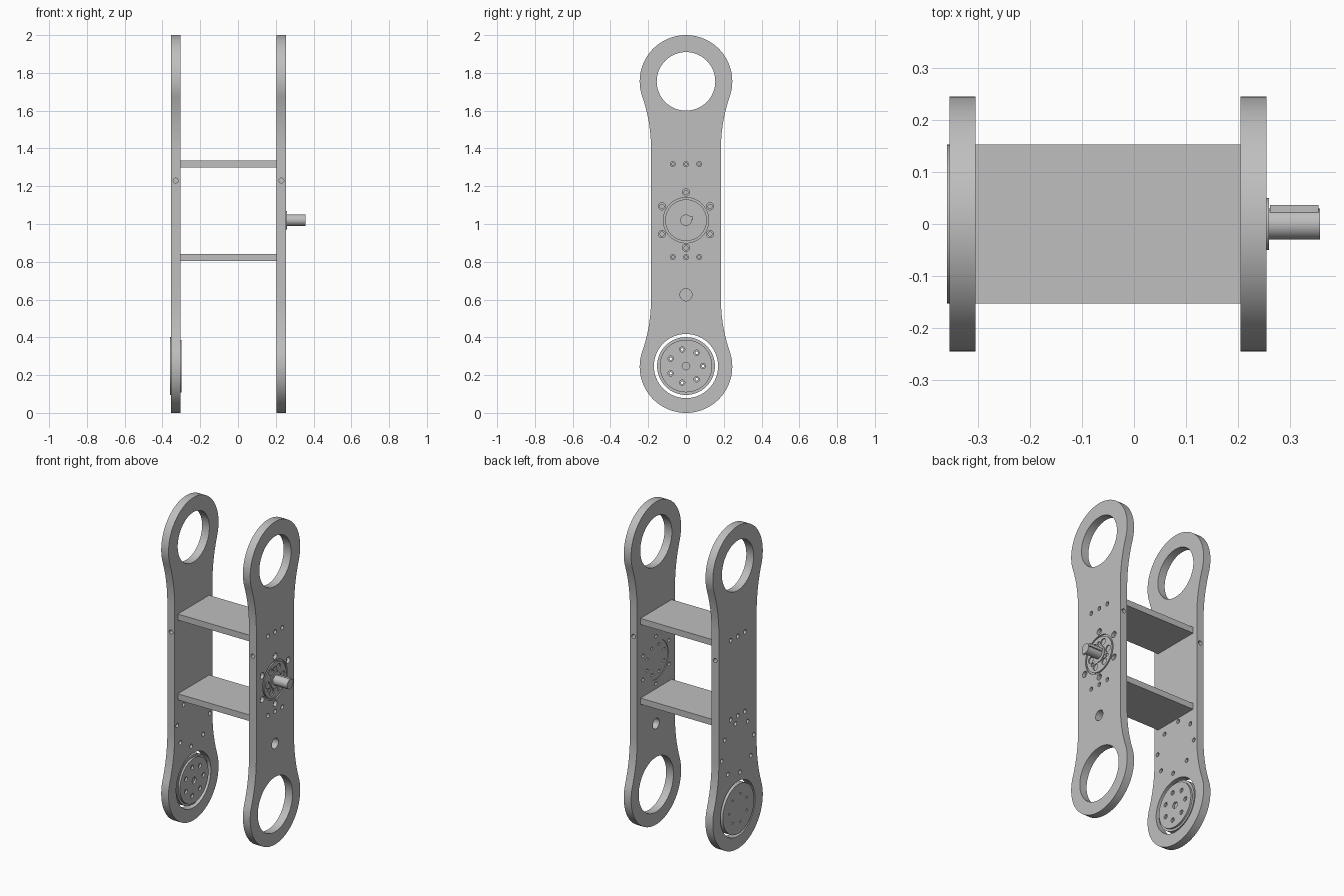
import bpy, bmesh
from math import sin, cos, atan2, pi, radians
from mathutils import Matrix, Vector

if "Cube" in bpy.data.objects:
    bpy.data.objects.remove(bpy.data.objects["Cube"])

metal = bpy.data.materials.new("plain_grey")
metal.use_nodes = True
GREY = (0.52, 0.52, 0.52, 1)
metal.diffuse_color = GREY
metal.node_tree.nodes["Principled BSDF"].inputs["Base Color"].default_value = GREY


def new_object(name, bm):
    bmesh.ops.recalc_face_normals(bm, faces=bm.faces)
    me = bpy.data.meshes.new(name)
    bm.to_mesh(me)
    bm.free()
    me.materials.append(metal)
    ob = bpy.data.objects.new(name, me)
    bpy.context.collection.objects.link(ob)
    return ob


def add_cyl(bm, r, a, b, seg=24):
    """Cylinder of radius r between points a and b."""
    a, b = Vector(a), Vector(b)
    d = b - a
    m = Matrix.Translation((a + b) / 2) @ d.to_track_quat('Z', 'Y').to_matrix().to_4x4()
    bmesh.ops.create_cone(bm, cap_ends=True, segments=seg, radius1=r, radius2=r,
                          depth=d.length, matrix=m)


def add_box(bm, lo, hi):
    lo, hi = Vector(lo), Vector(hi)
    m = Matrix.Translation((lo + hi) / 2) @ Matrix.Diagonal((*(hi - lo), 1))
    bmesh.ops.create_cube(bm, size=1, matrix=m)


def cut(ob, cylinders):
    """Drill a list of (radius, start, end, segments) out of an object."""
    bm = bmesh.new()
    for c in cylinders:
        add_cyl(bm, *c)
    tool = new_object("drill_cutter", bm)
    tool.hide_render = True
    mod = ob.modifiers.new("holes", 'BOOLEAN')
    mod.operation, mod.solver, mod.object = 'DIFFERENCE', 'EXACT', tool
    mod.use_self = True
    bpy.context.view_layer.objects.active = ob
    bpy.ops.object.modifier_apply(modifier=mod.name)
    bpy.data.objects.remove(tool)


def ring(n, r, z, start=0):
    """(y, z) points spaced evenly on a circle."""
    return [(r * cos(radians(start) + 2 * pi * k / n),
             z + r * sin(radians(start) + 2 * pi * k / n)) for k in range(n)]


def outline():
    """Dog-bone profile: round heads blended into a straight waist."""
    head, rad, waist, blend, start = 0.755, 0.245, 0.185, 0.835, 0.4
    cy = waist + blend
    a = atan2(head - start, cy)
    q = []
    for k in range(33):
        t = pi / 2 - (pi / 2 + a) * k / 32
        q.append((rad * cos(t), head + rad * sin(t)))
    for k in range(1, 13):
        t = pi - a * (1 - k / 12)
        q.append((cy + blend * cos(t), start + blend * sin(t)))
    right = q + [(y, -z) for y, z in reversed(q)]
    left = [(-y, z) for y, z in reversed(right[1:-1])]
    return [(y, z + 1) for y, z in right + left]


def side_plate(name, x0, x1):
    bm = bmesh.new()
    f = bm.faces.new([bm.verts.new((x0, y, z)) for y, z in outline()])
    ext = bmesh.ops.extrude_face_region(bm, geom=[f])
    vs = [v for v in ext["geom"] if isinstance(v, bmesh.types.BMVert)]
    bmesh.ops.translate(bm, vec=(x1 - x0, 0, 0), verts=vs)
    return new_object(name, bm)


def bore(r, y, z, x0, x1, seg=24):
    return (r, (x0, y, z), (x1, y, z), seg)


TOP, HUB, PORT, LOW = 1.755, 1.02, 0.625, 0.248
L0, L1, R0, R1 = 0.205, 0.255, -0.355, -0.305
E = 0.02
ROWS = [(y, z) for z in (1.317, 0.825) for y in (-0.07, 0, 0.07)]


def shared_holes(x0, x1, outer, inward):
    """Large end openings, countersunk cross-bar screws and edge holes."""
    mid = (x0 + x1) / 2
    holes = [bore(0.155, 0, TOP, x0 - E, x1 + E, 64),
             bore(0.17, 0, LOW, x0 - E, x1 + E, 64)]
    for y, z in ROWS:
        holes.append(bore(0.013, y, z, outer - inward * E, outer + inward * 0.025))
        holes.append(bore(0.007, y, z, x0 - E, x1 + E, 12))
    for s in (-1, 1):
        holes.append((0.013, (mid, s * 0.12, 1.23), (mid, s * 0.25, 1.23), 16))
    return holes


# Left side plate with the motor mount
left_plate = side_plate("left_side_plate", L0, L1)
holes = shared_holes(L0, L1, L1, -1)
holes.append(bore(0.12, 0, HUB, L0 - E, L1 + E, 64))
holes.append(bore(0.032, 0, PORT, L0 - E, L1 + E, 32))
for y, z in ring(6, 0.147, HUB, 30):
    holes.append(bore(0.019, y, z, L1 - 0.02, L1 + E))
    holes.append(bore(0.011, y, z, L0 - E, L1 + E, 16))
cut(left_plate, holes)

# Right side plate with the idler bolt circle
right_plate = side_plate("right_side_plate", R0, R1)
holes = shared_holes(R0, R1, R0, 1)
holes += [bore(0.013, y, z, R0 - E, R1 + E, 16) for y, z in ring(8, 0.16, PORT, -8)]
cut(right_plate, holes)

# Cross bars joining the side plates
for name, z in (("upper_cross_bar", 1.317), ("lower_cross_bar", 0.823)):
    bm = bmesh.new()
    add_box(bm, (R1, -0.153, z - 0.019), (L0, 0.153, z + 0.019))
    new_object(name, bm)

# Motor hub set in the left plate, with a raised face inside a shallow groove
bm = bmesh.new()
add_cyl(bm, 0.12, (L0 + 0.004, 0, HUB), (L1 - 0.008, 0, HUB), 64)
hub = new_object("motor_hub", bm)
holes = [bore(0.009, y, z, L0 - E, L0 + 0.015, 12) for y, z in ring(8, 0.09, HUB, 22)]
cut(hub, holes)
bm = bmesh.new()
add_cyl(bm, 0.11, (L1 - 0.008, 0, HUB), (L1, 0, HUB), 64)
face = new_object("motor_face", bm)
holes = [bore(0.02, y, z, L1 - 0.007, L1 + E) for y, z in ring(6, 0.075, HUB, 4)]
holes += [bore(0.012, y, z, L1 - 0.007, L1 + E, 16) for y, z in ring(3, 0.073, HUB, 94)]
cut(face, holes)

# Output shaft with collar and key
bm = bmesh.new()
add_cyl(bm, 0.05, (L1 - 0.002, 0, HUB), (0.26, 0, HUB), 40)
new_object("shaft_collar", bm)
bm = bmesh.new()
add_cyl(bm, 0.03, (0.258, 0, HUB), (0.358, 0, HUB), 40)
new_object("drive_shaft", bm)
bm = bmesh.new()
add_box(bm, (0.262, 0.018, HUB + 0.002), (0.355, 0.037, HUB + 0.02))
new_object("shaft_key", bm)

# Bearing disc floating in the lower opening of the right plate
bm = bmesh.new()
add_cyl(bm, 0.153, (-0.36, 0, LOW), (-0.312, 0, LOW), 64)
disc = new_object("bearing_disc", bm)
bm = bmesh.new()
add_cyl(bm, 0.139, (-0.312, 0, LOW), (-0.3, 0, LOW), 64)
cap = new_object("bearing_cap", bm)
spots = ring(7, 0.09, LOW)
cut(cap, [bore(0.014, y, z, -0.33, -0.28, 16) for y, z in spots]
    + [bore(0.02, 0, LOW, -0.33, -0.28)])
cut(disc, [bore(0.007, y, z, -0.38, -0.29, 12) for y, z in spots])

# Smooth the round walls and keep the rims crisp
bpy.ops.object.select_all(action='DESELECT')
for ob in bpy.context.collection.objects:
    if ob.type == 'MESH':
        ob.select_set(True)
        bpy.context.view_layer.objects.active = ob
bpy.ops.object.shade_smooth_by_angle(angle=radians(30))
